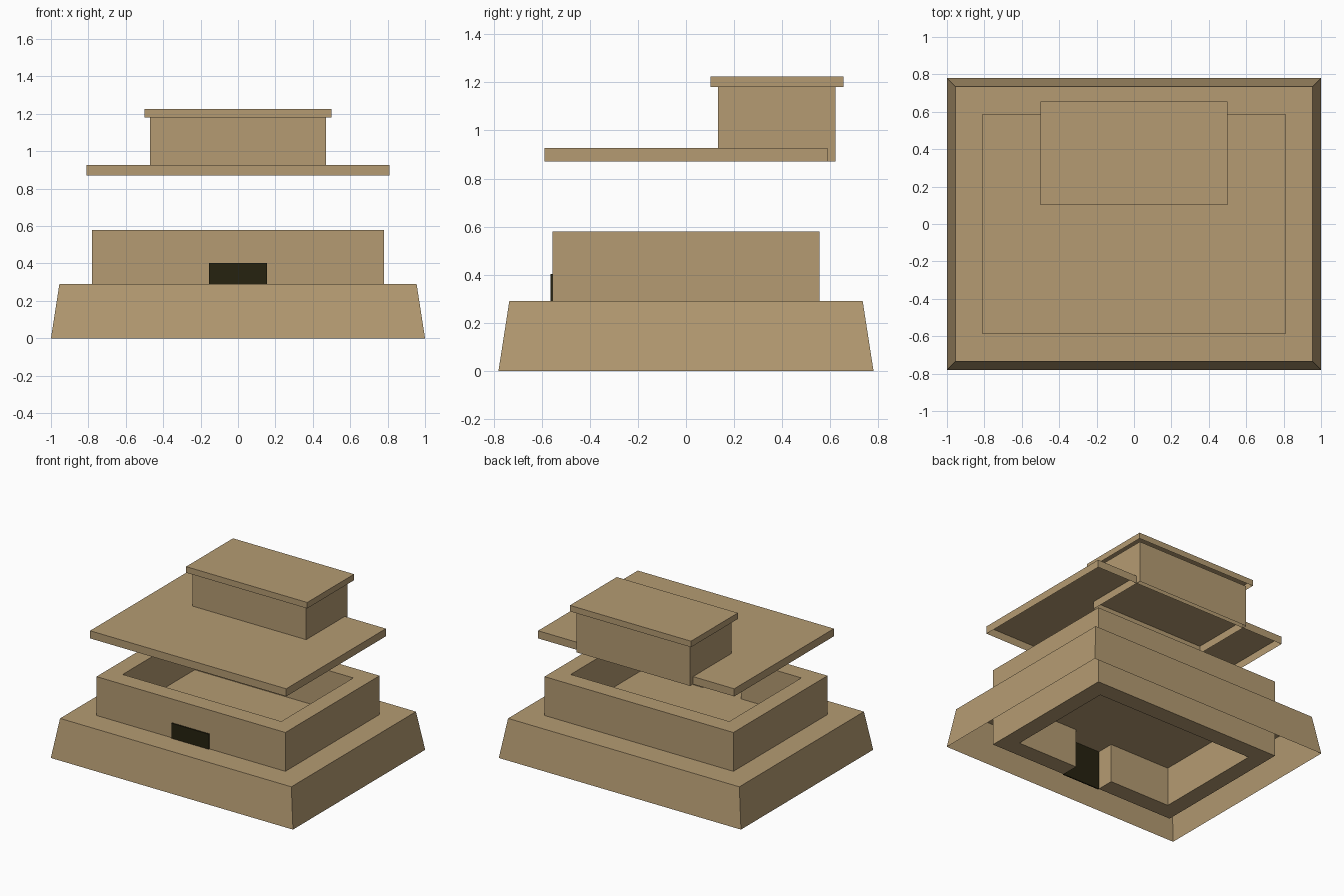
import bpy
import bmesh

cube = bpy.data.objects.get("Cube")
if cube:
    bpy.data.objects.remove(cube, do_unlink=True)


def make_material(name, color):
    mat = bpy.data.materials.new(name)
    mat.use_nodes = True
    mat.diffuse_color = color
    bsdf = next(n for n in mat.node_tree.nodes if n.type == 'BSDF_PRINCIPLED')
    bsdf.inputs["Base Color"].default_value = color
    bsdf.inputs["Roughness"].default_value = 0.9
    return mat


sandstone = make_material("sandstone", (0.46, 0.33, 0.17, 1))
door_black = make_material("door_black", (0.019, 0.016, 0.005, 1))


def block(name, x, y, z, mat, taper=0.0, open_bottom=False):
    """Box from (min, max) ranges; taper pulls the top edges inward."""
    bm = bmesh.new()
    bmesh.ops.create_cube(bm, size=1)
    for v in bm.verts:
        sx, sy, top = v.co.x, v.co.y, v.co.z > 0
        inset = taper if top else 0.0
        v.co.x = x[1] - inset if sx > 0 else x[0] + inset
        v.co.y = y[1] - inset if sy > 0 else y[0] + inset
        v.co.z = z[1] if top else z[0]
    if open_bottom:
        floor = [f for f in bm.faces if f.normal.z < -0.5 or
                 all(v.co.z == z[0] for v in f.verts)]
        bmesh.ops.delete(bm, geom=floor, context='FACES_ONLY')
    bmesh.ops.recalc_face_normals(bm, faces=bm.faces)
    mesh = bpy.data.meshes.new(name)
    bm.to_mesh(mesh)
    bm.free()
    mesh.materials.append(mat)
    obj = bpy.data.objects.new(name, mesh)
    bpy.context.collection.objects.link(obj)
    return obj


def cut(target, x, y, z):
    """Subtract a box from the target and discard the cutter."""
    cutter = block("cutter", x, y, z, sandstone)
    cutter.hide_render = True
    mod = target.modifiers.new("cut", 'BOOLEAN')
    mod.operation = 'DIFFERENCE'
    mod.solver = 'EXACT'
    mod.object = cutter
    bpy.context.view_layer.objects.active = target
    bpy.ops.object.modifier_apply(modifier=mod.name)
    bpy.data.objects.remove(cutter, do_unlink=True)


def sym(half):
    return (-half, half)


# Sloped hollow platform
block("platform", sym(1.0), sym(0.78), (0, 0.29), sandstone,
      taper=0.045, open_bottom=True)

# Thick chamber walls, open above and below, with a doorway in front
walls = block("chamber_walls", sym(0.78), sym(0.555), (0, 0.58), sandstone)
cut(walls, sym(0.655), sym(0.425), (-0.1, 0.7))
cut(walls, sym(0.155), (-0.7, -0.3), (-0.1, 0.40))

# Dark door panel closing the doorway
block("door", sym(0.155), (-0.564, -0.555), (0, 0.403), door_black)

# Lifted roof slab, upper room and its cap, all hollow underneath
block("roof_slab", sym(0.81), sym(0.588), (0.87, 0.927), sandstone, open_bottom=True)
block("upper_room", sym(0.47), (0.133, 0.622), (0.87, 1.18), sandstone, open_bottom=True)
block("upper_cap", sym(0.5), (0.102, 0.655), (1.18, 1.225), sandstone, open_bottom=True)
